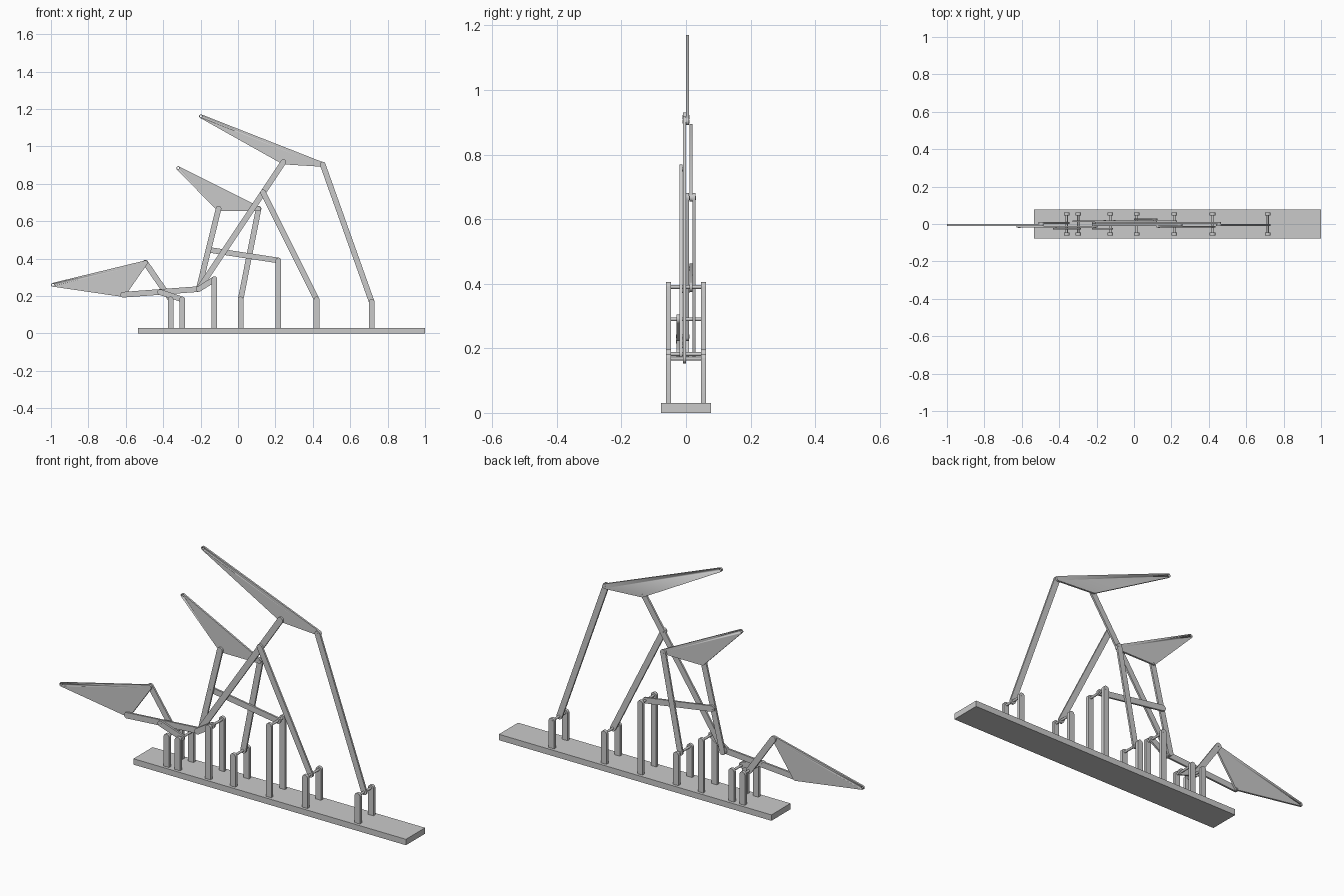
import bpy, bmesh, math

if "Cube" in bpy.data.objects:
    bpy.data.objects.remove(bpy.data.objects["Cube"], do_unlink=True)

grey = bpy.data.materials.new("light_grey")
grey.use_nodes = True
colour = (0.59, 0.59, 0.59, 1)
grey.diffuse_color = colour
grey.node_tree.nodes["Principled BSDF"].inputs["Base Color"].default_value = colour

R = 0.015        # link end radius
PIN = 0.006      # pin and hole radius
T = 0.0096       # plate thickness
PITCH = 0.01     # spacing between plate layers


def layer(n):
    return 0.005 + n * PITCH


def rounded(p, r=R, n=20):
    return [(p[0] + r * math.cos(math.tau * i / n), p[1] + r * math.sin(math.tau * i / n))
            for i in range(n)]


def plate(name, outline, y, t=T):
    """Convex outline in the x-z plane, thickened along y."""
    bm = bmesh.new()
    for side in (-t / 2, t / 2):
        for x, z in outline:
            bm.verts.new((x, y + side, z))
    result = bmesh.ops.convex_hull(bm, input=bm.verts[:])
    loose = {v for v in result["geom_interior"] + result["geom_unused"]
             if isinstance(v, bmesh.types.BMVert)}
    bmesh.ops.delete(bm, geom=list(loose), context="VERTS")
    bmesh.ops.dissolve_limit(bm, angle_limit=0.01, verts=bm.verts[:], edges=bm.edges[:])
    bmesh.ops.recalc_face_normals(bm, faces=bm.faces[:])
    mesh = bpy.data.meshes.new(name)
    bm.to_mesh(mesh)
    bm.free()
    mesh.materials.append(grey)
    ob = bpy.data.objects.new(name, mesh)
    bpy.context.collection.objects.link(ob)
    bpy.ops.object.select_all(action="DESELECT")
    ob.select_set(True)
    bpy.context.view_layer.objects.active = ob
    bpy.ops.object.shade_smooth_by_angle(angle=math.radians(30))
    return ob


def link(name, a, b, n):
    plate(name, rounded(a) + rounded(b), layer(n))


def fin(name, a, b, tip, n):
    """Triangular plate with an open hole at its tip."""
    drill = plate(f"{name}_drill", rounded(tip, PIN), layer(n), 3 * T)
    body = plate(name, rounded(a, 0.012) + rounded(b, 0.012) + rounded(tip, 0.01), layer(n))
    cut = body.modifiers.new("tip_hole", "BOOLEAN")
    cut.operation = "DIFFERENCE"
    cut.object = drill
    bpy.ops.object.modifier_apply(modifier=cut.name)
    bpy.data.objects.remove(drill, do_unlink=True)


# Base board
plate("base_board", [(-0.535, 0), (1, 0), (1, 0.03), (-0.535, 0.03)], 0, 0.154)

# Ground pivots, each a pair of posts with an axle
ground = {
    "tail_rocker": (-0.36, 0.182),
    "tail_guide": (-0.298, 0.182),
    "crank": (-0.126, 0.29),
    "middle_rocker": (0.014, 0.182),
    "middle_stay": (0.216, 0.39),
    "upper_strut": (0.42, 0.182),
    "upper_rocker": (0.715, 0.168),
}
for name, (x, z) in ground.items():
    for side, y in (("front", -0.0545), ("back", 0.0545)):
        foot = [(x - R, 0.02), (x + R, 0.02)]
        plate(f"{name}_{side}_post", rounded((x, z)) + foot, y, 0.0155)
    plate(f"{name}_axle", rounded((x, z), PIN), 0, 0.125)

# Moving joints
hub = (-0.21, 0.237)
upper_a, upper_b, upper_tip = (0.243, 0.916), (0.453, 0.903), (-0.198, 1.161)
mid_a, mid_b, mid_tip = (-0.104, 0.666), (0.11, 0.666), (-0.32, 0.884)
tail_a, tail_b, tail_tip = (-0.495, 0.378), (-0.614, 0.207), (-0.99, 0.26)
brace, stay, guide = (0.134, 0.754), (-0.157, 0.447), (-0.417, 0.221)

# Triangular fins
fin("upper_fin", upper_a, upper_b, upper_tip, 0)
fin("middle_fin", mid_a, mid_b, mid_tip, 1)
fin("tail_fin", tail_a, tail_b, tail_tip, -1)

# Links
link("upper_rocker_link", ground["upper_rocker"], upper_b, -1)
link("long_arm", hub, upper_a, -1)
link("upper_strut_link", ground["upper_strut"], brace, -2)
link("middle_rocker_link", ground["middle_rocker"], mid_b, 2)
link("middle_arm", hub, mid_a, 0)
link("middle_stay_link", ground["middle_stay"], stay, 1)
link("crank_link", ground["crank"], hub, -3)
link("tail_coupler", hub, tail_b, -2)
link("tail_guide_link", ground["tail_guide"], guide, -3)
link("tail_rocker_link", ground["tail_rocker"], tail_a, 0)

# Joint pins spanning the layers they connect
pins = [("hub", hub, -3, 0), ("upper_front", upper_a, -1, 0), ("upper_back", upper_b, -1, 0),
        ("middle_front", mid_a, 0, 1), ("middle_back", mid_b, 1, 2), ("tail_top", tail_a, -1, 0),
        ("tail_bottom", tail_b, -2, -1), ("brace", brace, -2, -1), ("stay", stay, 0, 1),
        ("guide", guide, -3, -2)]
for name, p, low, high in pins:
    plate(f"{name}_pin", rounded(p, PIN), (layer(low) + layer(high)) / 2,
          (high - low) * PITCH + T + 0.001)
